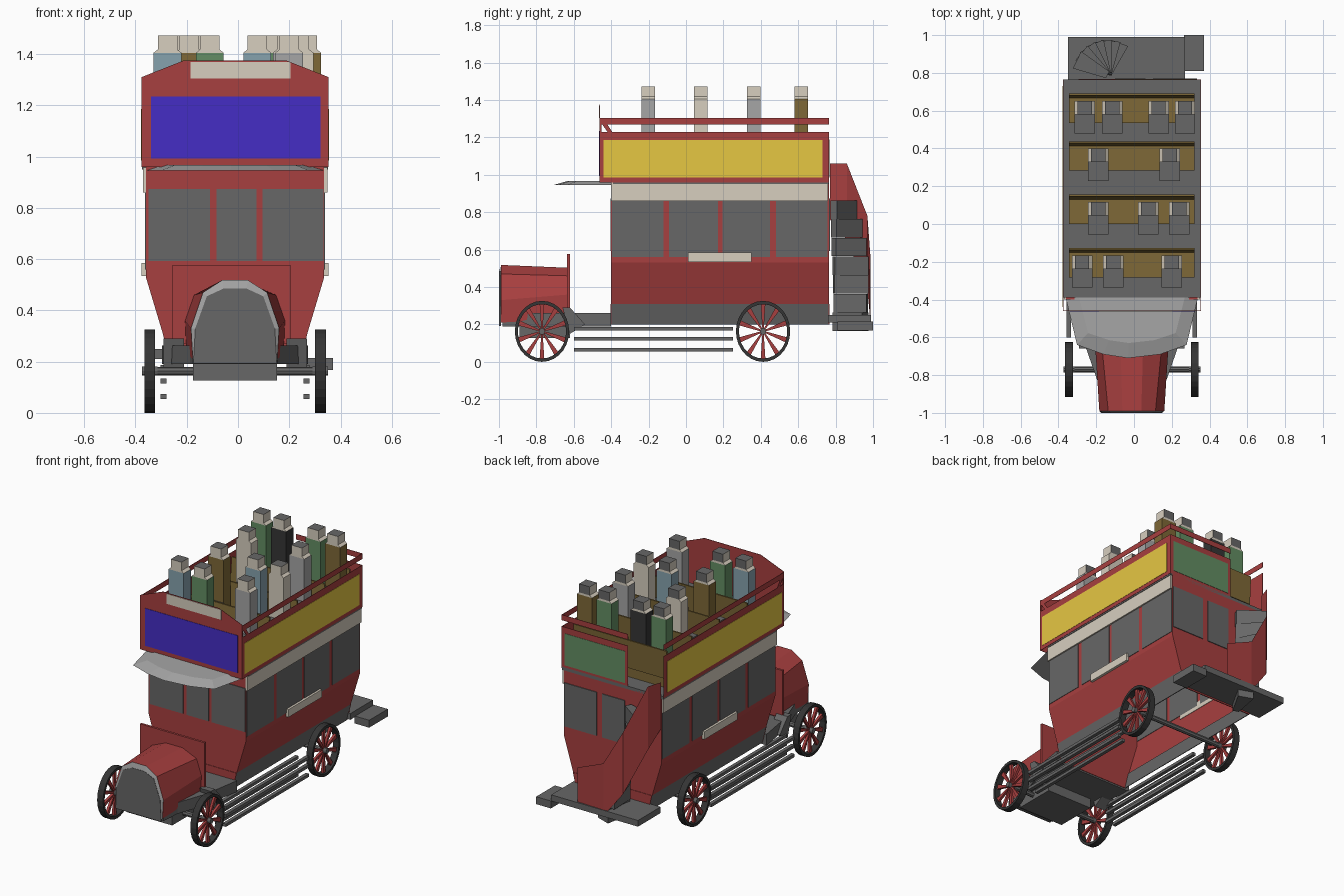
import bpy, bmesh, math
from mathutils import Vector

if "Cube" in bpy.data.objects:
    bpy.data.objects.remove(bpy.data.objects["Cube"])

CX = -0.0115  # centre line of the bodywork


def material(name, r, g, b):
    m = bpy.data.materials.new(name)
    m.use_nodes = True
    m.diffuse_color = (r, g, b, 1)
    m.node_tree.nodes["Principled BSDF"].inputs["Base Color"].default_value = (r, g, b, 1)
    return m


red = material("red paint", .39, .05, .05)
grey = material("mid grey", .135, .135, .135)
light = material("light grey", .38, .38, .38)
cream = material("cream", .68, .62, .52)
violet = material("violet blue", .06, .026, .56)
yellow = material("yellow", .79, .57, .055)
green = material("green", .125, .27, .125)
olive = material("olive brown", .21, .14, .038)
steel = material("steel blue", .24, .36, .42)
charcoal = material("charcoal", .035, .035, .035)


def build(name, verts, faces, mats, index=None):
    """Make an object; index(face) picks the material slot of a face."""
    mesh = bpy.data.meshes.new(name)
    mesh.from_pydata(verts, [], faces)
    bm = bmesh.new()
    bm.from_mesh(mesh)
    bmesh.ops.recalc_face_normals(bm, faces=bm.faces)
    bm.to_mesh(mesh)
    bm.free()
    for m in mats if isinstance(mats, list) else [mats]:
        mesh.materials.append(m)
    if index:
        for p in mesh.polygons:
            p.material_index = index(p)
    ob = bpy.data.objects.new(name, mesh)
    bpy.context.collection.objects.link(ob)


def loft_data(rings):
    n = len(rings[0])
    verts = [p for ring in rings for p in ring]
    faces = [tuple(range(n))[::-1], tuple(range(len(verts) - n, len(verts)))]
    for k in range(len(rings) - 1):
        for i in range(n):
            j = (i + 1) % n
            faces.append((k * n + i, k * n + j, k * n + n + j, k * n + n + i))
    return verts, faces


def loft(name, mats, *rings, index=None):
    build(name, *loft_data(rings), mats, index)


def prism(name, mats, axis, a, b, *outlines):
    """Extrude outlines from a to b along an axis, all in one object."""
    place = {"x": lambda p, t: (t, p[0], p[1]),
             "y": lambda p, t: (p[0], t, p[1]),
             "z": lambda p, t: (p[0], p[1], t)}[axis]
    verts, faces = [], []
    for line in outlines:
        v, f = loft_data([[place(p, t) for p in line] for t in (a, b)])
        faces += [tuple(i + len(verts) for i in face) for face in f]
        verts += v
    build(name, verts, faces, mats)


def box(name, mat, xs, ys, zs):
    outline = [(xs[0], ys[0]), (xs[1], ys[0]), (xs[1], ys[1]), (xs[0], ys[1])]
    prism(name, mat, "z", zs[0], zs[1], outline)


def side_box(name, mat, inner, outer, ys, zs):
    """The same box on the left and the right of the centre line."""
    for side, s in (("left", 1), ("right", -1)):
        box(side + "_" + name, mat, sorted((CX + s * inner, CX + s * outer)), ys, zs)


def mirrored(half):
    return [(CX + x, z) for x, z in half] + [(CX - x, z) for x, z in reversed(half)]


def ring(half, y):
    return [(x, y, z) for x, z in mirrored(half)]


# Lower saloon: a shell tapering inwards below the waist, open underneath
shell_half = [(.282, .31), (.348, .53), (.348, .96)]
verts, faces = loft_data([ring(shell_half, -.4), ring(shell_half, .765)])
build("lower_body", verts, faces[:-1], red)
prism("front_bulkhead", red, "y", -.403, -.397, mirrored([(.255, .2), (.282, .31)]))
prism("rear_bulkhead", red, "y", .762, .768, mirrored([(.255, .2), (.282, .31)]))
for s in (1, -1):
    lean = [(CX + s * x, z) for x, z in ((.255, .2), (.282, .312), (.277, .312), (.25, .2))]
    prism("chassis_skirt", grey, "y", -.4, .765, lean)

# Saloon windows
for a, b in ((-.395, -.12), (-.09, .17), (.195, .45), (.48, .757)):
    side_box("saloon_window", grey, .345, .351, (a, b), (.56, .865))
for a, b in ((-.35, -.11), (-.084, .072), (.095, .333)):
    box("front_window", grey, (a, b), (-.404, -.397), (.592, .873))
for a, b in ((.1, .333), (-.1, .06)):
    box("rear_window", grey, (a, b), (.763, .77), (.592, .873))

# Cream boards
side_box("fascia_board", cream, .345, .36, (-.4, .76), (.86, .958))
side_box("side_sign", cream, .345, .365, (.01, .35), (.535, .585))
box("front_board", cream, (-.185, .205), (-.464, -.46), (1.305, 1.37))

# Open upper deck
box("deck_floor", grey, (CX - .363, CX + .363), (-.39, .765), (.95, .97))
side_box("deck_side", red, .3625, .365, (-.46, .765), (.96, 1.23))
side_box("side_advert", yellow, .364, .3668, (-.44, .73), (.985, 1.185))
side_box("side_rail", red, .3625, .365, (-.46, .765), (1.27, 1.305))
for s in (1, -1):
    brace = [(-.46, 1.305), (-.445, 1.305), (-.395, 1.23), (-.42, 1.23), (-.452, 1.275), (-.452, 1.23), (-.46, 1.23)]
    prism("rail_brace", red, "x", CX + s * .3625, CX + s * .365, brace)
prism("deck_front", red, "y", -.4615, -.459, mirrored([(.365, .96), (.365, 1.31), (.2, 1.375)]))
box("front_advert", violet, (-.34, .322), (-.464, -.46), (.993, 1.235))
box("deck_rear", red, (-.12, CX + .365), (.762, .765), (.96, 1.23))
box("rear_advert", green, (-.1, .33), (.764, .767), (.985, 1.19))
box("rear_rail", red, (-.12, CX + .365), (.762, .765), (1.27, 1.305))

# Canopy over the driver
front_edge = [(-.35, -.39), (-.29, -.64), (-.15, -.69), (-.02, -.71), (.15, -.69), (.29, -.64), (.35, -.39)]
rim = [Vector((CX + x, y, .945)) for x, y in front_edge]
crown = [Vector((CX + x * .8, -.39 + (y + .39) * .75, .968)) for x, y in front_edge]
loft("canopy", light, rim, crown)

# Bonnet, radiator and dashboard
front_half = [(.165, .21), (.172, .33), (.125, .47), (.05, .518)]
back_half = [(.19, .23), (.195, .36), (.16, .46), (.06, .503)]
grille_half = [(.163, .192), (.155, .33), (.11, .455), (.045, .485)]
loft("bonnet", red, ring(front_half, -.99), ring(back_half, -.63))
loft("radiator_shell", light, ring(front_half, -.991), ring(grille_half, -.998))
loft("radiator_grille", grey, ring(grille_half, -.99), ring(grille_half, -1))
box("dashboard", red, (-.255, .205), (-.635, -.62), (.27, .577))

# Front frame and engine sump
plan = [(-.98, .165), (-.85, .175), (-.65, .245), (-.4, .285)]
outline = [(CX + x, y) for y, x in plan] + [(CX - x, y) for y, x in reversed(plan)]
prism("front_frame", grey, "z", .19, .262, outline)
box("sump", grey, (-.175, .153), (-.89, -.62), (.127, .2))
for s in (1, -1):
    guard = [(-.66, .29), (-.62, .29), (-.54, .2), (-.62, .15)]
    prism("step_bracket", grey, "x", CX + s * .2, CX + s * .28, guard)

# Lifeguard rails between the wheels, two slats at each height
for z in (.055, .115, .167):
    side_box("inner_lifeguard_rail", grey, .268, .29, (-.6, .22), (z, z + .019))
    side_box("outer_lifeguard_rail", grey, .322, .345, (-.6, .25), (z, z + .019))

# Wheels: rim, tapered spokes and hub
SQUASH = .89


def circle(radius, y, count=28):
    turns = [math.tau * i / count for i in range(count)]
    return [(y + SQUASH * radius * math.cos(t), .163 + radius * math.sin(t)) for t in turns]


def wheel(name, x, y):
    outer, inner = circle(.163, y), circle(.145, y)
    verts = [(x + d, *p) for line, d in ((outer, -.021), (outer, .021), (inner, .021), (inner, -.021)) for p in line]
    n = len(outer)
    faces = [(k * n + i, k * n + (i + 1) % n, (k + 1) % 4 * n + (i + 1) % n, (k + 1) % 4 * n + i)
             for k in range(4) for i in range(n)]
    build(name + "_rim", verts, faces, charcoal)
    spokes = []
    for i in range(10):
        t = math.tau * (i + .5) / 10
        line = [(.01, -.004), (.147, -.014), (.147, .014), (.01, .004)]
        spokes.append([(y + SQUASH * (r * math.cos(t) - w * math.sin(t)),
                        .163 + r * math.sin(t) + w * math.cos(t)) for r, w in line])
    prism(name + "_spokes", red, "x", x - .008, x + .008, *spokes)
    prism(name + "_hub", grey, "x", x - .03, x + .03, circle(.018, y, 10))


for end, y in (("front", -.77), ("rear", .412)):
    prism(end + "_axle", grey, "x", CX - .33, CX + .33, circle(.017, y, 8))
    for side, s in (("left", 1), ("right", -1)):
        wheel(end + "_" + side + "_wheel", CX + s * .333, y)

# Rear platform with boarding step
box("rear_platform", grey, (-.35, .27), (.76, .99), (.21, .25))
box("boarding_step", grey, (.265, .37), (.81, 1), (.167, .215))

# Winding stairs and their curved outer panel
for i in range(7):
    t = math.radians(70 + 14 * i)
    tread = [(0, -.02), (.18, -.05), (.18, .05), (0, .02)]
    line = [(-.14 + r * math.cos(t) - w * math.sin(t), .79 + r * math.sin(t) + w * math.cos(t)) for r, w in tread]
    prism("stair_tread", grey, "z", .165 + .1 * i, .263 + .1 * i, line)
stringer = [(.09, .98, .21, .47), (-.1, .987, .21, .55), (-.23, .97, .38, .78), (-.33, .86, .65, 1.06),
            (-.36, .77, .76, 1.06)]
verts = [(x, y, z) for x, y, low, high in stringer for z in (low, high)]
build("stair_panel", verts, [(i, i + 1, i + 3, i + 2) for i in range(0, 8, 2)], red)


# Benches and seated passengers
def bench(y):
    box("bench_seat", olive, (-.345, .32), (y, y + .14), (1.04, 1.07))
    box("bench_base", olive, (-.32, .295), (y + .03, y + .12), (.97, 1.04))
    back = [(y + .13, 1.06), (y + .145, 1.225), (y + .155, 1.225), (y + .145, 1.04)]
    prism("bench_back", olive, "x", -.345, .32, back)


def passenger(x, y, coat):
    def square(half_x, z):
        return [(x + a * half_x, y + b * .036, z) for a, b in ((-1, -1), (1, -1), (1, 1), (-1, 1))]

    def hair(face):
        return int(face.center.z > 1.47 or (face.center.y > y + .03 and face.center.z > 1.43))
    loft("passenger_body", coat, square(.054, 1.07), square(.054, 1.405))
    loft("passenger_head", [cream, grey], square(.054, 1.405), square(.038, 1.418), square(.038, 1.473), index=hair)
    box("passenger_lap", grey, (x - .054, x + .054), (y - .135, y - .03), (1.07, 1.13))
    box("passenger_legs", grey, (x - .05, x + .05), (y - .135, y - .09), (.97, 1.07))


rows = {.535: [(-.26, green), (-.115, charcoal), (.13, green), (.27, olive)],
        .283: [(-.19, cream), (.19, light)],
        0: [(-.19, olive), (.075, steel), (.24, cream)],
        -.282: [(-.275, steel), (-.11, green), (.2, light)]}
for y, people in rows.items():
    bench(y)
    for x, coat in people:
        passenger(x, y + .08, coat)
